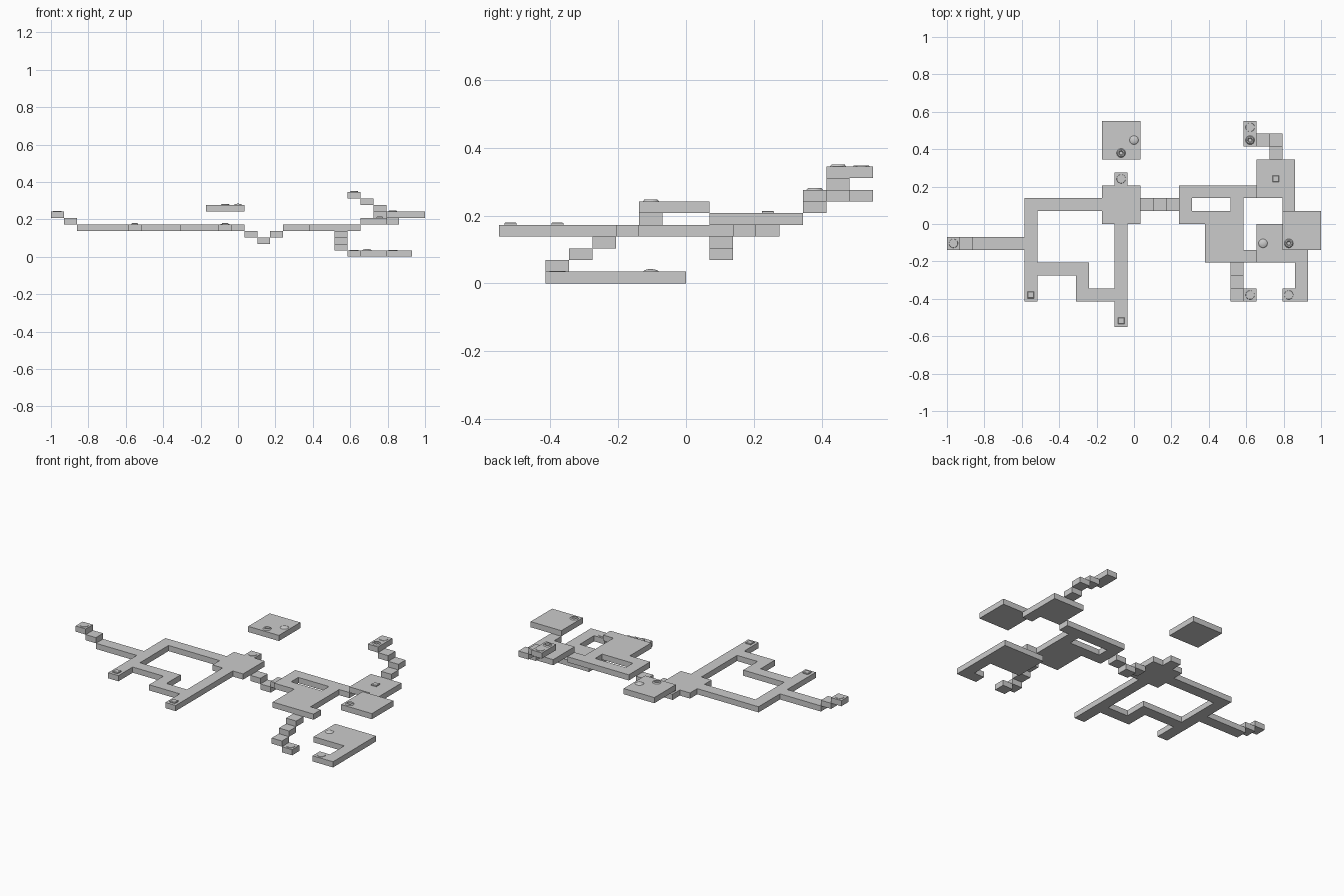
import bpy, bmesh, math

if "Cube" in bpy.data.objects:
    bpy.data.objects.remove(bpy.data.objects["Cube"])

U = 2 / 29          # one tile
H = U / 2           # one height step = slab thickness
Y0 = -8 * U


def make_object(name, bm):
    me = bpy.data.meshes.new(name)
    bm.to_mesh(me)
    bm.free()
    ob = bpy.data.objects.new(name, me)
    bpy.context.collection.objects.link(ob)
    return ob


def slab(name, level, *rects):
    """Floor slab from tile rectangles (i0, j0, i1, j1), ends exclusive."""
    cells = sorted({(i, j) for a, b, c, d in rects
                    for i in range(a, c) for j in range(b, d)})
    bm = bmesh.new()
    verts = {}
    z = (level + 1) * H

    def corner(i, j):
        if (i, j) not in verts:
            verts[i, j] = bm.verts.new((-1 + i * U, Y0 + j * U, z))
        return verts[i, j]

    for i, j in cells:
        bm.faces.new([corner(i, j), corner(i + 1, j),
                      corner(i + 1, j + 1), corner(i, j + 1)])
    bmesh.ops.dissolve_limit(bm, angle_limit=0.01, verts=bm.verts[:], edges=bm.edges[:])
    ob = make_object(name, bm)
    mod = ob.modifiers.new("thickness", 'SOLIDIFY')
    mod.thickness = H
    mod.offset = -1


def lathe(name, i, j, level, profile, n=24, turn=0.0):
    """Small round or square marker on the centre of a tile."""
    bm = bmesh.new()
    cx, cy, z0 = -1 + (i + .5) * U, Y0 + (j + .5) * U, (level + 1) * H
    rings = [[bm.verts.new((cx + r * math.cos(turn + 2 * math.pi * k / n),
                            cy + r * math.sin(turn + 2 * math.pi * k / n), z0 + z))
              for k in range(n)] for r, z in profile]
    for a, b in zip(rings, rings[1:]):
        for k in range(n):
            m = (k + 1) % n
            bm.faces.new([a[k], a[m], b[m], b[k]])
    bm.faces.new(rings[-1])
    make_object(name, bm)


# Left walkway loop with small room
slab("left_walkway", 4,
     (2, 6, 6, 7), (6, 2, 7, 10), (6, 9, 12, 10), (12, 8, 15, 11), (13, 11, 14, 12),
     (13, 0, 14, 8), (7, 4, 11, 5), (10, 2, 11, 5), (10, 2, 13, 3))
# Right platform with slot
slab("right_platform", 4,
     (18, 10, 24, 11), (18, 8, 19, 10), (18, 8, 23, 9), (22, 8, 23, 10),
     (20, 5, 23, 9), (23, 5, 24, 6))
# Raised, high, floating and ground platforms
slab("raised_platform", 5, (24, 10, 27, 13), (26, 9, 27, 10))
slab("high_platform", 6, (26, 6, 29, 9))
slab("floating_platform", 7, (12, 13, 15, 16))
slab("ground_platform", 0, (24, 5, 28, 8), (27, 2, 28, 5), (26, 2, 28, 3))

# Stair steps: tile and level
steps = {
    "left_step": [(1, 6, 5), (0, 6, 6)],
    "dip_step": [(15, 9, 3), (16, 9, 2), (17, 9, 3)],
    "down_step": [(22, 4, 3), (22, 3, 2), (22, 2, 1), (23, 2, 0)],
    "up_step": [(25, 13, 6), (25, 14, 7), (24, 14, 8)],
}
for name, tiles in steps.items():
    for i, j, lv in tiles:
        slab(name, lv, (i, j, i + 1, j + 1))
slab("top_landing", 9, (23, 14, 24, 16))

# Flat discs
for i, j, lv in [(0, 6, 6), (13, 11, 4), (23, 15, 9), (23, 2, 0), (26, 2, 0)]:
    lathe("floor_disc", i, j, lv, [(.024, 0), (.023, .002)])
# Low domes
for i, j, lv in [(14, 14, 7), (24, 6, 0)]:
    lathe("dome_marker", i, j, lv, [(.024, 0), (.019, .004), (.011, .0065), (.004, .0075)])
# Raised rings
for i, j, lv in [(13, 13, 7), (23, 14, 9), (26, 6, 6)]:
    lathe("ring_marker", i, j, lv, [(.024, 0), (.019, .006), (.013, .006), (.009, .001)])
# Square buttons
for i, j, lv in [(6, 2, 4), (13, 0, 4), (25, 11, 5)]:
    lathe("square_button", i, j, lv, [(.025, 0), (.025, .005), (.021, .007)], 4, math.pi / 4)
